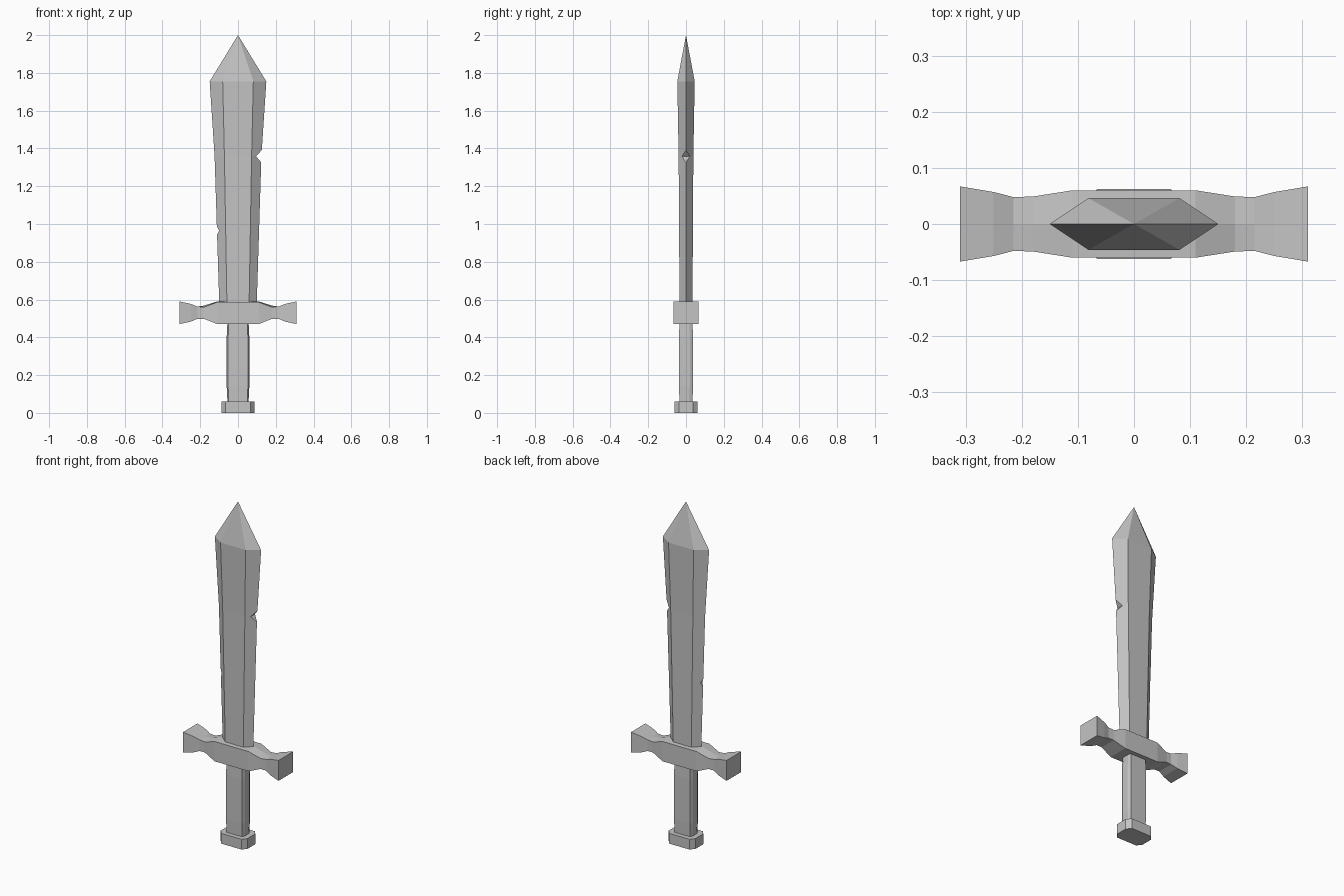
import bpy, bmesh

if "Cube" in bpy.data.objects:
    bpy.data.objects.remove(bpy.data.objects["Cube"])

steel = bpy.data.materials.new("plain grey")
steel.diffuse_color = (0.55, 0.55, 0.55, 1)
steel.use_nodes = True
steel.node_tree.nodes["Principled BSDF"].inputs["Base Color"].default_value = steel.diffuse_color


def loft(name, rings, tip=None):
    """Skin a stack of equal-sized rings; close with caps or a point."""
    bm = bmesh.new()
    rows = [[bm.verts.new(p) for p in ring] for ring in rings]
    n = len(rows[0])
    for a, b in zip(rows, rows[1:]):
        for i in range(n):
            j = (i + 1) % n
            bm.faces.new((a[i], a[j], b[j], b[i]))
    bm.faces.new(rows[0][::-1])
    if tip:
        t = bm.verts.new(tip)
        for i in range(n):
            bm.faces.new((rows[-1][i], rows[-1][(i + 1) % n], t))
    else:
        bm.faces.new(rows[-1])
    bmesh.ops.recalc_face_normals(bm, faces=bm.faces)
    me = bpy.data.meshes.new(name)
    bm.to_mesh(me)
    bm.free()
    me.materials.append(steel)
    ob = bpy.data.objects.new(name, me)
    bpy.context.collection.objects.link(ob)
    return ob


def hexagon(z, w, inner, t):
    return [(w, 0, z), (inner, t, z), (-inner, t, z),
            (-w, 0, z), (-inner, -t, z), (inner, -t, z)]


def octagon(z, x, y, cx, cy):
    return [(x, cy, z), (cx, y, z), (-cx, y, z), (-x, cy, z),
            (-x, -cy, z), (-cx, -y, z), (cx, -y, z), (x, -cy, z)]


# Blade: flattened hexagon widening upward to a pointed tip
blade = loft("blade", [hexagon(0.54, 0.098, 0.058, 0.034),
                       hexagon(1.36, 0.124, 0.072, 0.039),
                       hexagon(1.755, 0.15, 0.081, 0.046)], tip=(0, 0, 2))

# Battle nicks cut out of both edges
nicks = {"right_nick": [(0.20, 1.475), (0.096, 1.358), (0.20, 1.235)],
         "left_nick": [(-0.20, 1.16), (-0.100, 0.965), (-0.20, 0.77)]}
for name, tri in nicks.items():
    cutter = loft(name, [[(x, y, z) for x, z in tri] for y in (-0.2, 0.2)])
    cutter.hide_render = True
    cutter.hide_viewport = True
    mod = blade.modifiers.new(name, 'BOOLEAN')
    mod.operation = 'DIFFERENCE'
    mod.solver = 'EXACT'
    mod.object = cutter

# Cross guard: (x, half depth, bottom, top edge, top ridge), mirrored
half = [(0.11, 0.06, 0.47, 0.586, 0.59),
        (0.18, 0.049, 0.498, 0.56, 0.568),
        (0.215, 0.048, 0.498, 0.563, 0.563),
        (0.25, 0.057, 0.483, 0.577, 0.577),
        (0.31, 0.067, 0.47, 0.59, 0.59)]
stations = [(-s[0],) + s[1:] for s in half[::-1]] + half
loft("cross_guard", [[(x, -d, b), (x, d, b), (x, d, t), (x, 0, r), (x, -d, t)]
                     for x, d, b, t, r in stations])

# Grip: faceted handle, slightly fuller in the middle
loft("grip", [octagon(0.04, 0.055, 0.034, 0.049, 0.018),
              octagon(0.14, 0.06, 0.037, 0.052, 0.02),
              octagon(0.40, 0.06, 0.037, 0.052, 0.02),
              octagon(0.50, 0.055, 0.034, 0.049, 0.018)])

# Pommel: flat faceted cap
loft("pommel", [octagon(0.0, 0.087, 0.062, 0.066, 0.036),
                octagon(0.06, 0.087, 0.062, 0.066, 0.036)])
